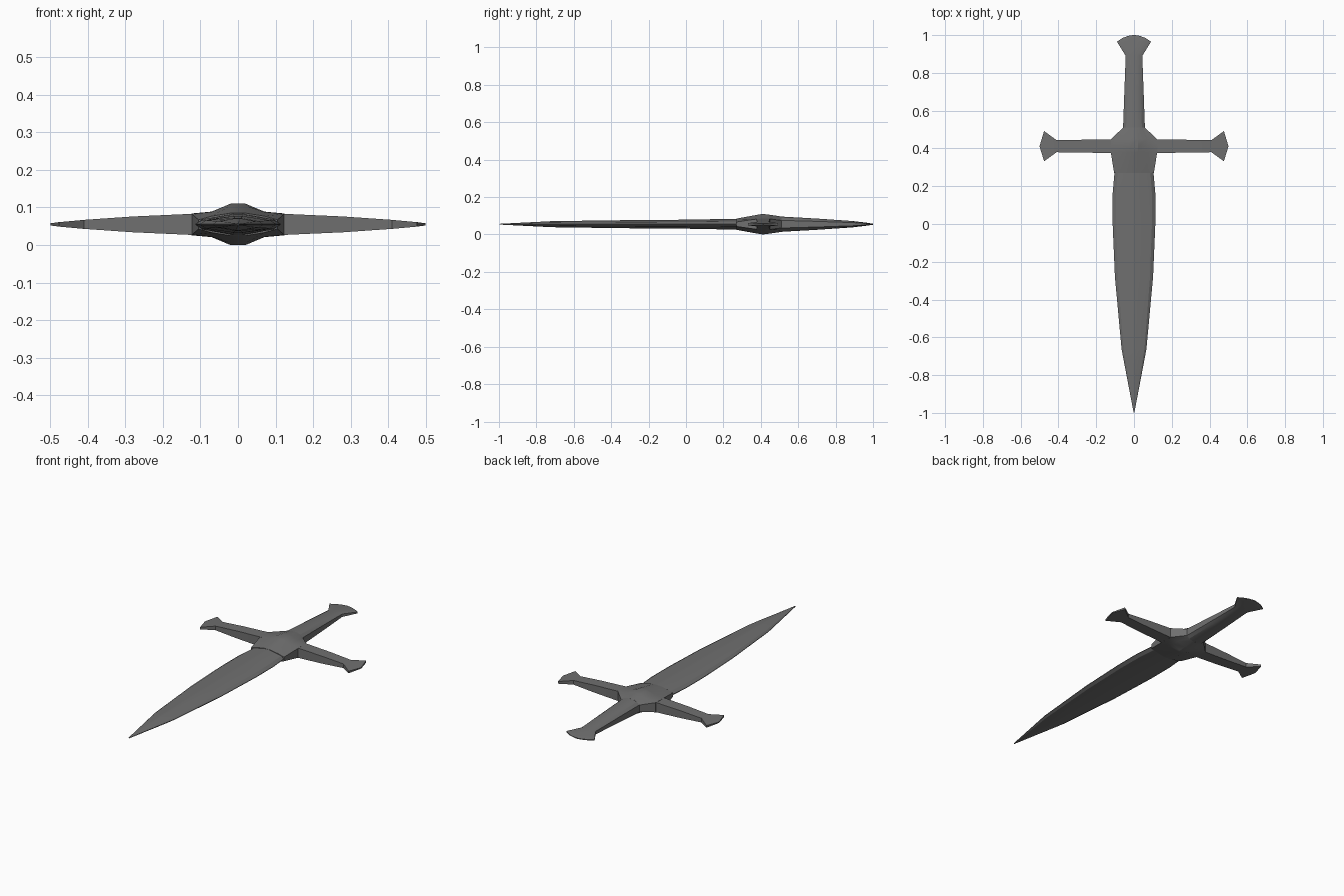
import bpy, bmesh, math

if "Cube" in bpy.data.objects:
    bpy.data.objects.remove(bpy.data.objects["Cube"])

ZC = 0.055  # height of the dagger's mid plane

steel = bpy.data.materials.new("dark_grey_steel")
steel.diffuse_color = (0.16, 0.16, 0.16, 1)
steel.use_nodes = True
steel.node_tree.nodes["Principled BSDF"].inputs["Base Color"].default_value = steel.diffuse_color


def loft(name, rings, axis="y", offset=0.0, cap_start=False, cap_end=True, mirror=False):
    """Skin rings of (station, [(side, height), ...]); each quarter profile
    runs from the centre outward and is mirrored to all four quadrants."""
    bm = bmesh.new()
    loops = []
    for s, q in rings:
        full = (q + [(u, -v) for u, v in reversed(q)]
                + [(-u, -v) for u, v in q] + [(-u, v) for u, v in reversed(q)])
        loops.append([bm.verts.new((u, s, ZC + v) if axis == "y"
                                   else (s, offset + u, ZC + v)) for u, v in full])
    n = len(loops[0])
    for a, b in zip(loops, loops[1:]):
        for i in range(n):
            j = (i + 1) % n
            bm.faces.new((a[i], a[j], b[j], b[i]))
    if cap_start:
        bm.faces.new(loops[0])
    if cap_end:
        bm.faces.new(loops[-1])
    bmesh.ops.remove_doubles(bm, verts=bm.verts, dist=0.0002)
    bmesh.ops.recalc_face_normals(bm, faces=bm.faces)
    if not (cap_start and cap_end):  # open ends: make sure normals point outward
        if bm.calc_volume(signed=True) < 0:
            bmesh.ops.reverse_faces(bm, faces=bm.faces)
    me = bpy.data.meshes.new(name)
    bm.to_mesh(me)
    bm.free()
    me.materials.append(steel)
    ob = bpy.data.objects.new(name, me)
    bpy.context.collection.objects.link(ob)
    if mirror:
        ob.modifiers.new("mirror", "MIRROR").use_axis[0] = True
    bpy.ops.object.select_all(action="DESELECT")
    ob.select_set(True)
    bpy.context.view_layer.objects.active = ob
    bpy.ops.object.shade_smooth_by_angle(angle=math.radians(20))
    return ob


# Blade: low ridge, broad cheeks and a steep bevel at the edge
def blade_ring(y, w, h):
    return y, [(0.12 * w, h), (0.84 * w, 0.5 * h), (w, 0.0015)]

loft("blade", [blade_ring(*r) for r in (
    (0.275, 0.103, 0.029), (0.16, 0.113, 0.027), (0.0, 0.113, 0.024),
    (-0.28, 0.101, 0.022), (-0.66, 0.066, 0.017), (-0.72, 0.055, 0.016),
    (-0.998, 0.002, 0.002))])

# Hub: faceted block rising to a peak over the guard
loft("hub", [
    (0.27, [(0.02, 0.030), (0.07, 0.022), (0.105, 0.012)]),
    (0.38, [(0.02, 0.050), (0.07, 0.033), (0.123, 0.028)]),
    (0.41, [(0.02, 0.055), (0.07, 0.034), (0.124, 0.029)]),
    (0.45, [(0.02, 0.050), (0.07, 0.033), (0.121, 0.028)]),
    (0.51, [(0.02, 0.041), (0.042, 0.034), (0.058, 0.020)]),
], cap_start=True, cap_end=True)

# Grip with fanned pommel
def grip_ring(y, w, h):
    return y, [(0.34 * w, h), (0.72 * w, 0.83 * h), (w, 0.5 * h)]

loft("grip_and_pommel", [grip_ring(*r) for r in (
    (0.505, 0.058, 0.041), (0.70, 0.051, 0.030), (0.89, 0.044, 0.017),
    (0.965, 0.090, 0.008), (0.985, 0.060, 0.005), (0.995, 0.034, 0.004),
    (1.0, 0.008, 0.003))])

# Guard arms: square-sided bars thinning outward to flared ends
def arm_ring(x, w, h):
    return x, [(0.3 * w, h), (w, h)]

loft("guard_arms", [arm_ring(*r) for r in (
    (0.09, 0.037, 0.029), (0.125, 0.036, 0.028), (0.28, 0.034, 0.021),
    (0.41, 0.032, 0.012), (0.476, 0.080, 0.006), (0.499, 0.004, 0.003))],
    axis="x", offset=0.412, mirror=True)
